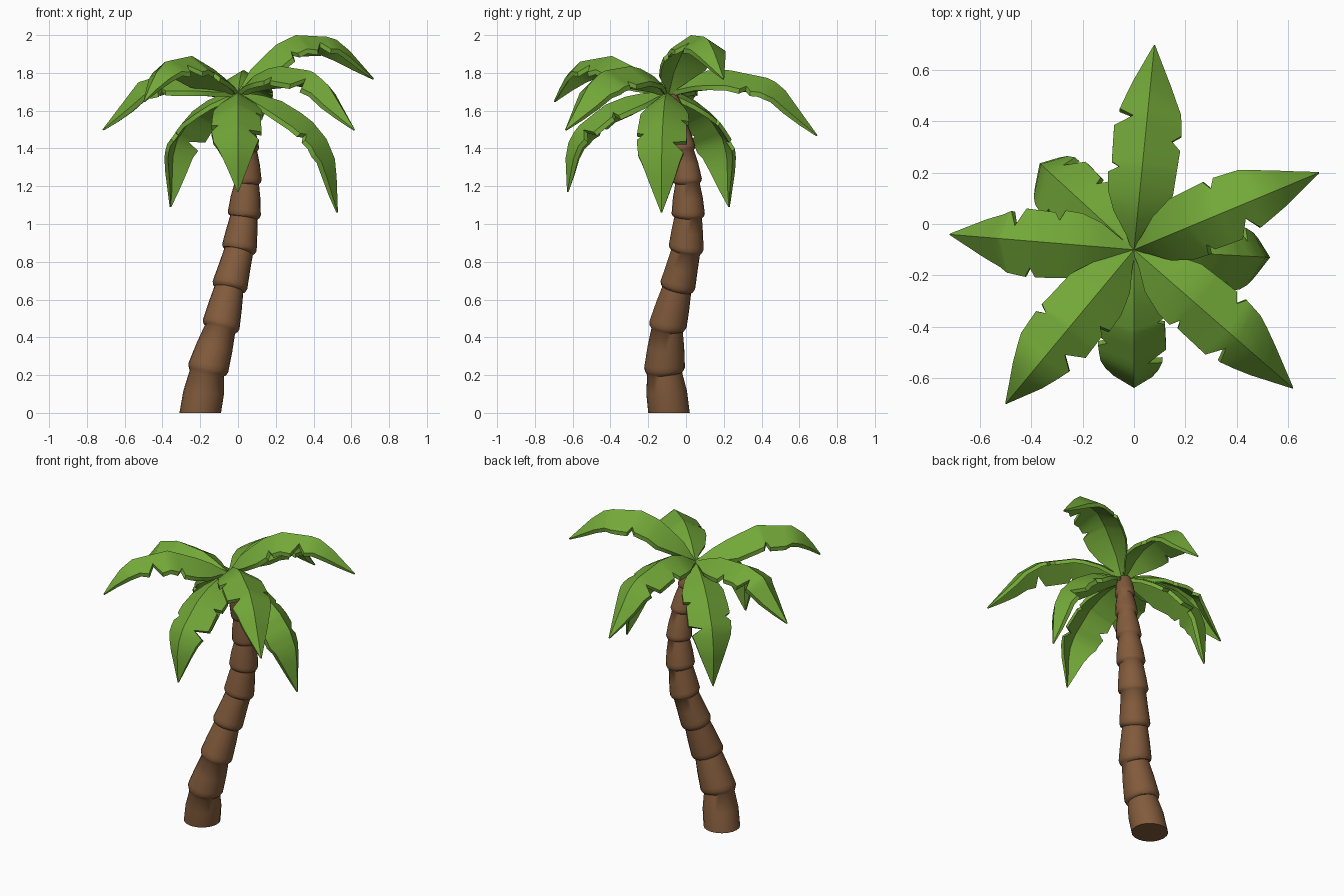
import bpy, bmesh, math
from mathutils import Vector

if "Cube" in bpy.data.objects:
    bpy.data.objects.remove(bpy.data.objects["Cube"])


def material(name, rgb):
    m = bpy.data.materials.new(name)
    m.diffuse_color = (*rgb, 1)
    m.use_nodes = True
    m.node_tree.nodes["Principled BSDF"].inputs["Base Color"].default_value = m.diffuse_color
    return m


GREEN = material("leaf green", (0.17, 0.39, 0.04))
BROWN = material("bark brown", (0.225, 0.105, 0.045))


def loft(name, rings, mat, angle):
    """Skin closed rings of points and cap both ends."""
    bm = bmesh.new()
    vs = [[bm.verts.new(p) for p in ring] for ring in rings]
    n = len(vs[0])
    for a, b in zip(vs, vs[1:]):
        for i in range(n):
            j = (i + 1) % n
            bm.faces.new((a[i], a[j], b[j], b[i]))
    bm.faces.new(vs[0][::-1])
    bm.faces.new(vs[-1])
    bmesh.ops.recalc_face_normals(bm, faces=bm.faces)
    me = bpy.data.meshes.new(name)
    bm.to_mesh(me)
    bm.free()
    me.materials.append(mat)
    ob = bpy.data.objects.new(name, me)
    bpy.context.collection.objects.link(ob)
    bpy.ops.object.select_all(action='DESELECT')
    ob.select_set(True)
    bpy.context.view_layer.objects.active = ob
    bpy.ops.object.shade_smooth_by_angle(angle=math.radians(angle))


def lerp_table(table, t):
    """Piecewise linear lookup in rows of (key, value)."""
    for (a, va), (b, vb) in zip(table, table[1:]):
        if t <= b:
            return va + (vb - va) * max(0, (t - a) / (b - a))
    return table[-1][1]


# Trunk: stacked flared segments along a bending path (x, y, z, radius)
joints = [(-.20, -.09, 0, .11), (-.163, -.115, .22, .108), (-.093, -.10, .45, .10),
          (-.047, -.047, .66, .094), (.005, 0, .86, .093), (.032, .012, 1.04, .088),
          (.047, .008, 1.22, .078), (.045, -.015, 1.39, .068), (.028, -.05, 1.54, .06),
          (0, -.09, 1.68, .05)]
centres = [Vector(j[:3]) for j in joints]
rings = []
for i in range(len(joints) - 1):
    a, b, r = centres[i], centres[i + 1], joints[i][3]
    r2 = joints[i + 1][3]
    profile = [(0, .93 * r), (.08, r), (.18, .98 * r), (.55, .9 * r), (.97, .83 * r2)]
    if i == 0:
        profile = [(0, r), (.5, .98 * r), (.95, .84 * r)]
    for t, rad in profile:
        d0 = (centres[i] - centres[i - 1]) if i else Vector((0, 0, 1))
        d = d0.normalized().lerp((b - a).normalized(), .5 + t / 2 if i else t).normalized()
        u = Vector((0, 1, 0)).cross(d).normalized()
        v = d.cross(u)
        c = a.lerp(b, t)
        rings.append([c + rad * (u * math.cos(k * math.tau / 20) + v * math.sin(k * math.tau / 20))
                      for k in range(20)])
loft("trunk", rings, BROWN, 50)

# Frond outline: half width along the rib, with torn notches
SIDE_A = [(0, .012), (.05, .035), (.14, .095), (.25, .125), (.335, .13), (.36, .09), (.38, .12),
          (.54, .125), (.58, .055), (.63, .11), (.8, .07), (1, .003)]
SIDE_B = [(0, .012), (.05, .035), (.14, .09), (.25, .13), (.46, .14), (.49, .105), (.52, .14),
          (.64, .13), (.8, .08), (1, .003)]
STATIONS = sorted({t for t, _ in SIDE_A + SIDE_B} | {.7, .9})
THICK = .026


def frond(name, tip_x, tip_y, path, mirror):
    """Roof-shaped leaf; path is the rib as (distance from crown, height)."""
    out = Vector((tip_x, tip_y + .1, 0)).normalized()
    side = Vector((0, 0, 1)).cross(out)
    pts = [Vector((0, 1.70))] + [Vector(p) for p in path]
    dist = [0]
    for a, b in zip(pts, pts[1:]):
        dist.append(dist[-1] + (b - a).length)
    table = [(d / dist[-1], p) for d, p in zip(dist, pts)]
    left, right = (SIDE_B, SIDE_A) if mirror else (SIDE_A, SIDE_B)
    rings = []
    for t in STATIONS:
        p = lerp_table(table, t)
        tan = (lerp_table(table, min(1, t + .08)) - lerp_table(table, max(0, t - .08))).normalized()
        normal = out * -tan.y + Vector((0, 0, tan.x))
        rib = Vector((0, -.1, 0)) + out * p.x + Vector((0, 0, p.y))
        wl, wr = lerp_table(left, t), lerp_table(right, t)
        top = [rib + side * wl - normal * wl * .6, rib, rib - side * wr - normal * wr * .6]
        thick = THICK * min(1, .25 + (1 - t) * 5)
        rings.append(top + [q - normal * thick for q in reversed(top)])
    loft(name, rings, GREEN, 35)


frond("back_frond", .08, .70, [(.17, 1.81), (.33, 1.815), (.55, 1.77), (.62, 1.72), (.80, 1.47)], False)
frond("high_right_frond", .72, .20, [(.08, 1.83), (.22, 1.95), (.33, 2.0), (.54, 1.99), (.61, 1.95), (.78, 1.77)], True)
frond("left_frond", -.72, -.04, [(.18, 1.78), (.40, 1.79), (.53, 1.75), (.72, 1.50)], True)
frond("front_left_frond", -.50, -.70, [(.15, 1.80), (.38, 1.89), (.60, 1.86), (.69, 1.79), (.78, 1.65)], False)
frond("front_right_frond", .62, -.64, [(.10, 1.78), (.26, 1.84), (.52, 1.81), (.63, 1.74), (.82, 1.50)], True)
frond("front_drooping_frond", 0, -.63, [(.18, 1.69), (.33, 1.63), (.48, 1.51), (.54, 1.40), (.53, 1.17)], False)
frond("back_left_drooping_frond", -.36, .23, [(.17, 1.68), (.34, 1.59), (.46, 1.46), (.50, 1.34), (.49, 1.09)], True)
frond("right_drooping_frond", .53, -.13, [(.20, 1.67), (.38, 1.56), (.47, 1.45), (.52, 1.33), (.53, 1.06)], False)
